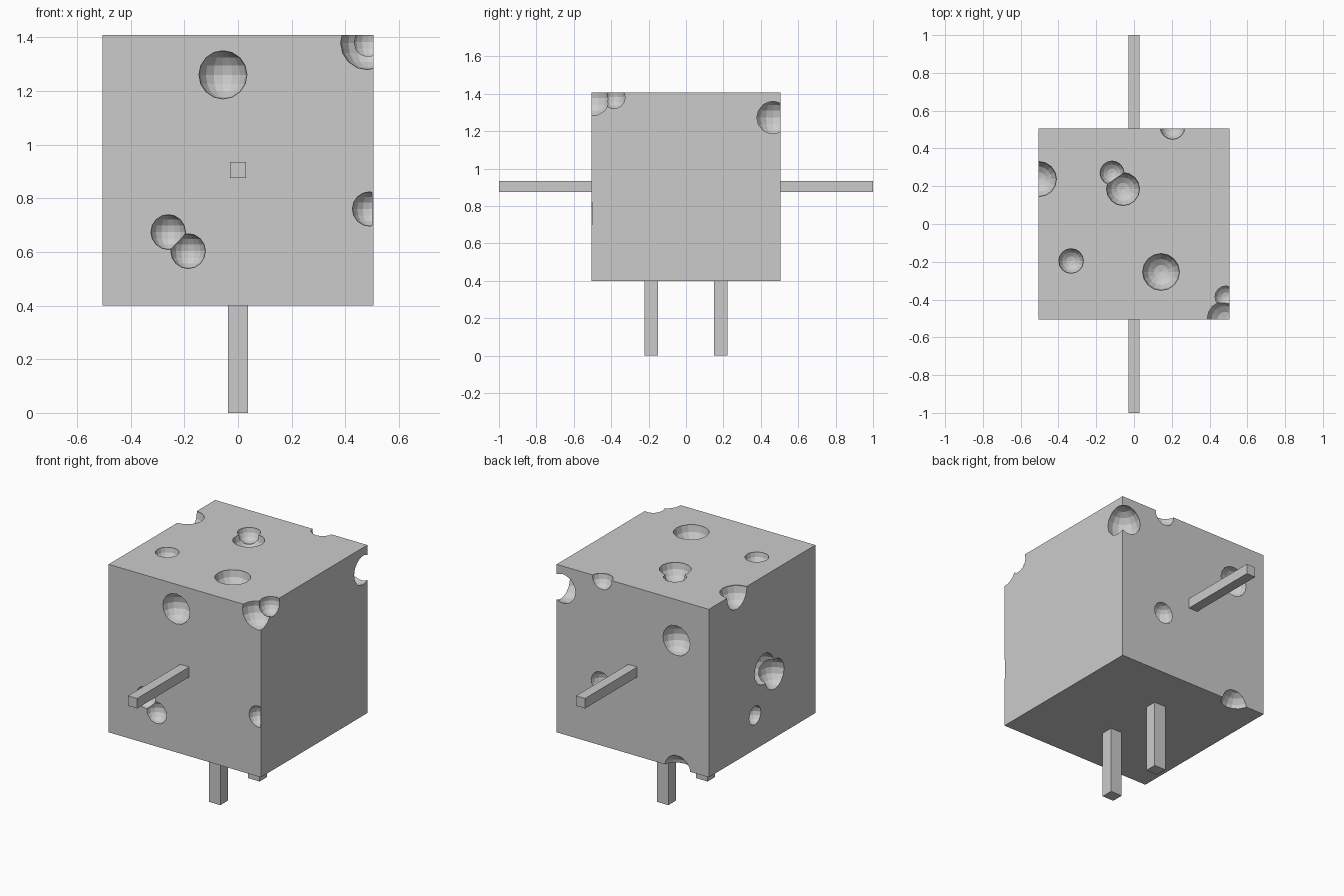
import bpy

if "Cube" in bpy.data.objects:
    bpy.data.objects.remove(bpy.data.objects["Cube"])

grey = bpy.data.materials.new("grey")
grey.diffuse_color = (0.6, 0.6, 0.6, 1)
grey.use_nodes = True
grey.node_tree.nodes["Principled BSDF"].inputs["Base Color"].default_value = grey.diffuse_color


def box(name, lo, hi):
    """Axis-aligned box between two corners."""
    centre = [(a + b) / 2 for a, b in zip(lo, hi)]
    bpy.ops.mesh.primitive_cube_add(size=1, location=centre)
    ob = bpy.context.object
    ob.name = name
    ob.scale = [b - a for a, b in zip(lo, hi)]
    bpy.ops.object.transform_apply(location=False, rotation=False, scale=True)
    ob.data.materials.append(grey)
    return ob


H = 0.505             # half width of the block
BOTTOM, TOP = 0.4, 1.408

block = box("block", (-H, -H, BOTTOM), (H, H, TOP))

# Round pits: x, y, z, radius
pits = [
    # front face
    (-0.056, -0.503, 1.26, 0.09), (-0.26, -0.503, 0.674, 0.065),
    (-0.186, -0.503, 0.603, 0.065), (0.49, -0.503, 0.76, 0.064),
    # top face
    (0.143, -0.254, 1.405, 0.098), (-0.333, -0.196, 1.405, 0.066),
    (-0.058, 0.185, 1.404, 0.088), (-0.116, 0.27, 1.405, 0.064),
    # left face
    (-0.503, -0.02, 0.85, 0.092), (-0.503, -0.119, 0.782, 0.09),
    (-0.503, 0.067, 0.605, 0.056),
    # back face
    (-0.29, 0.503, 1.163, 0.09), (0.212, 0.503, 0.777, 0.064),
    # edges and corners
    (-0.503, 0.238, 1.401, 0.094), (0.204, 0.513, 1.402, 0.066),
    (-0.298, 0.523, 0.387, 0.09), (0.465, 0.465, 1.273, 0.096),
    (0.482, -0.503, 1.379, 0.1), (0.487, -0.386, 1.382, 0.064),
]
for x, y, z, r in pits:
    bpy.ops.mesh.primitive_uv_sphere_add(segments=16, ring_count=8, radius=r,
                                         location=(x, y, z))
    cutter = bpy.context.object
    cutter.name = "pit_cutter"
    cutter.hide_render = True
    cutter.data.materials.append(grey)
    cut = block.modifiers.new("pit", 'BOOLEAN')
    cut.operation = 'DIFFERENCE'
    cut.solver = 'EXACT'
    cut.object = cutter
    bpy.context.view_layer.objects.active = block
    bpy.ops.object.modifier_apply(modifier=cut.name)
    bpy.data.objects.remove(cutter)

# Thin wall closing the side of the pit beside the right edge
box("pit_side_wall", (0.5, -0.502, 0.69), (H, -0.42, 0.83))

# Arms (front and back) and legs
for side, s in (("front", -1), ("back", 1)):
    y0, y1 = sorted((s * 0.5, s * 1.0))
    box(side + "_arm", (-0.03, y0, 0.875), (0.03, y1, 0.935))
    y0, y1 = sorted((s * 0.15, s * 0.222))
    box(side + "_leg", (-0.038, y0, 0), (0.038, y1, BOTTOM + 0.005))
